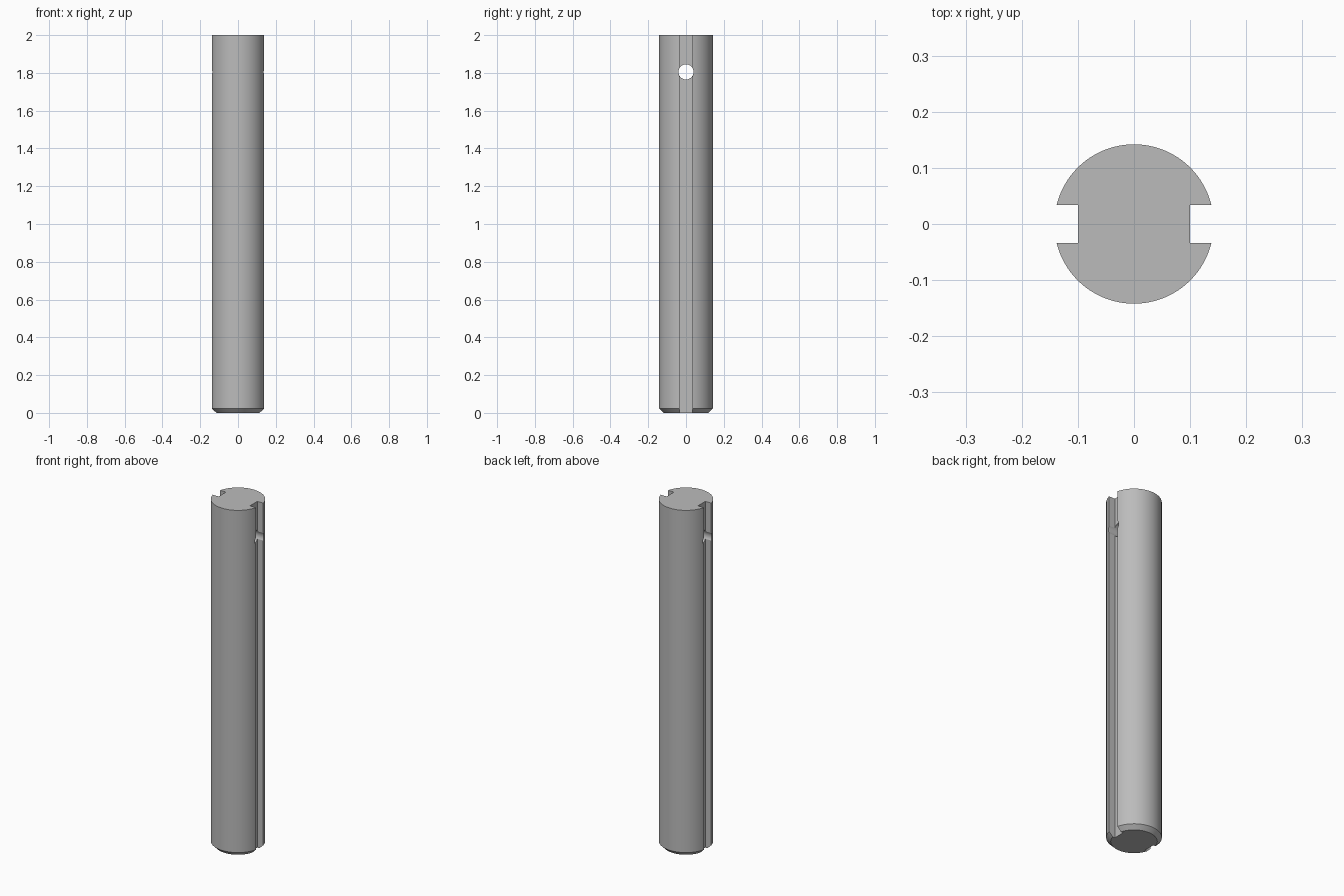
import bpy, bmesh, math
from mathutils import Matrix

cube = bpy.data.objects.get("Cube")
if cube:
    bpy.data.objects.remove(cube, do_unlink=True)

RADIUS, HEIGHT, CHAMFER = 0.142, 2.0, 0.023
SLOT_FLOOR, SLOT_WIDTH = 0.1, 0.067
HOLE_RADIUS, HOLE_Z = 0.04, 1.805

steel = bpy.data.materials.new("grey steel")
steel.use_nodes = True
colour = (0.5, 0.5, 0.5, 1)
steel.diffuse_color = colour
steel.node_tree.nodes["Principled BSDF"].inputs["Base Color"].default_value = colour


def make_object(name, bm):
    mesh = bpy.data.meshes.new(name)
    bm.to_mesh(mesh)
    bm.free()
    mesh.materials.append(steel)
    obj = bpy.data.objects.new(name, mesh)
    bpy.context.collection.objects.link(obj)
    return obj


def cylinder(radius, depth, segments, matrix):
    bm = bmesh.new()
    bmesh.ops.create_cone(bm, cap_ends=True, segments=segments, radius1=radius,
                          radius2=radius, depth=depth, matrix=matrix)
    return bm


def box(size, centre):
    bm = bmesh.new()
    bmesh.ops.create_cube(bm, size=1,
                          matrix=Matrix.Translation(centre) @ Matrix.Diagonal((*size, 1)))
    return bm


# Round shaft with a chamfered lower rim
bm = cylinder(RADIUS, HEIGHT, 96, Matrix.Translation((0, 0, HEIGHT / 2)))
rim = [e for e in bm.edges if all(v.co.z < 0.001 for v in e.verts)]
bmesh.ops.bevel(bm, geom=rim, offset=CHAMFER, segments=1, affect='EDGES')
shaft = make_object("slotted_shaft", bm)

# Keyway slots down both sides, and the cross hole through them
cutters = [
    make_object(f"{side}_slot_cutter",
                box((0.2, SLOT_WIDTH, HEIGHT + 0.2), (sign * (SLOT_FLOOR + 0.1), 0, HEIGHT / 2)))
    for side, sign in (("left", 1), ("right", -1))
]
cutters.append(make_object("cross_hole_cutter", cylinder(
    HOLE_RADIUS, 0.6, 48,
    Matrix.Translation((0, 0, HOLE_Z)) @ Matrix.Rotation(math.pi / 2, 4, 'Y'))))

bpy.ops.object.select_all(action='DESELECT')
bpy.context.view_layer.objects.active = shaft
shaft.select_set(True)
for cutter in cutters:
    cutter.hide_render = True
    cut = shaft.modifiers.new(cutter.name, 'BOOLEAN')
    cut.operation = 'DIFFERENCE'
    cut.solver = 'EXACT'
    cut.object = cutter
    bpy.ops.object.modifier_apply(modifier=cut.name)
    bpy.data.objects.remove(cutter, do_unlink=True)

bpy.ops.object.shade_smooth_by_angle(angle=math.radians(30))
